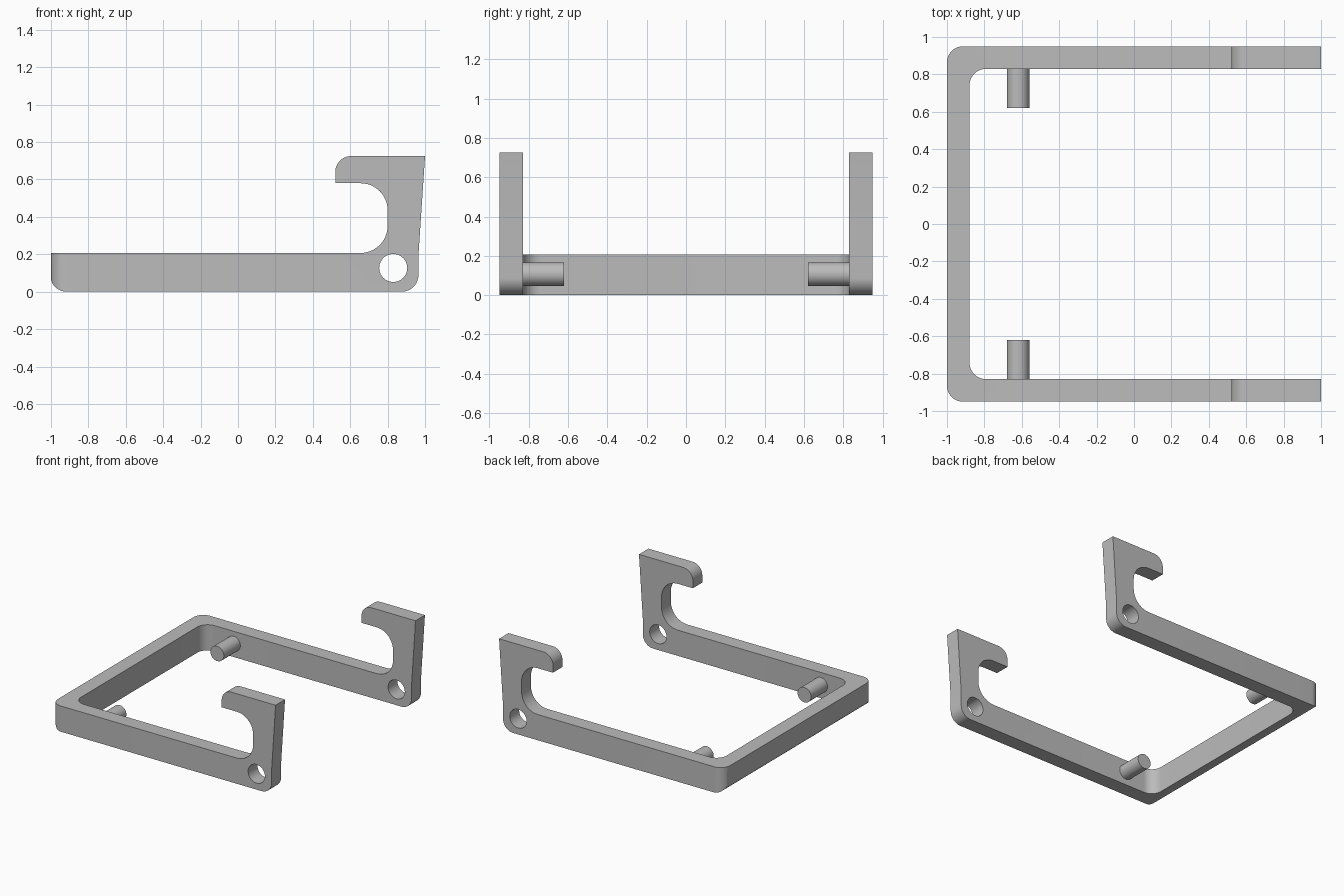
import bpy
import bmesh
import math
from mathutils import Vector

cube = bpy.data.objects.get("Cube")
if cube:
    bpy.data.objects.remove(cube, do_unlink=True)

grey = bpy.data.materials.new("plain grey")
grey.use_nodes = True
colour = (0.5, 0.5, 0.5, 1)
grey.diffuse_color = colour
grey.node_tree.nodes["Principled BSDF"].inputs["Base Color"].default_value = colour


def rounded(corners, steps=12):
    """Outline from (x, y, radius) corners, each rounded by its radius."""
    outline = []
    for i, (x, y, r) in enumerate(corners):
        p = Vector((x, y))
        if not r:
            outline.append(p)
            continue
        a = (Vector(corners[i - 1][:2]) - p).normalized()
        b = (Vector(corners[(i + 1) % len(corners)][:2]) - p).normalized()
        half = a.angle(b) / 2
        centre = p + (a + b).normalized() * r / math.sin(half)
        start = p + a * r / math.tan(half) - centre
        end = p + b * r / math.tan(half) - centre
        sweep = start.angle(end)
        for k in range(steps + 1):
            t = k / steps
            outline.append(centre + (start * math.sin((1 - t) * sweep)
                                     + end * math.sin(t * sweep)) / math.sin(sweep))
    return outline


def prism(name, outline, place, low, high):
    """Extrude an outline between two levels; place maps (u, v, level) to xyz."""
    bm = bmesh.new()
    face = bm.faces.new([bm.verts.new(place(u, v, low)) for u, v in outline])
    top = bmesh.ops.extrude_face_region(bm, geom=[face])["geom"]
    shift = Vector(place(0, 0, high)) - Vector(place(0, 0, low))
    bmesh.ops.translate(bm, vec=shift,
                        verts=[g for g in top if isinstance(g, bmesh.types.BMVert)])
    bmesh.ops.recalc_face_normals(bm, faces=bm.faces)
    mesh = bpy.data.meshes.new(name)
    bm.to_mesh(mesh)
    bm.free()
    mesh.materials.append(grey)
    obj = bpy.data.objects.new(name, mesh)
    bpy.context.collection.objects.link(obj)
    return obj


def activate(obj):
    bpy.ops.object.select_all(action="DESELECT")
    obj.select_set(True)
    bpy.context.view_layer.objects.active = obj


def combine(obj, cutter, operation):
    cutter.hide_render = True
    mod = obj.modifiers.new(operation.lower(), "BOOLEAN")
    mod.operation = operation
    mod.solver = "EXACT"
    mod.object = cutter
    activate(obj)
    bpy.ops.object.modifier_apply(modifier=mod.name)
    bpy.data.objects.remove(cutter, do_unlink=True)


def circle(x, y, r, n=40):
    return [(x + r * math.cos(math.tau * i / n), y + r * math.sin(math.tau * i / n))
            for i in range(n)]


def side(u, v, level):
    return (u, level, v)


def plan(u, v, level):
    return (u, v, level)


# Frame: side profile with hooks, trimmed to a rounded U plan
profile = rounded([
    (-1.002, 0, 0.085), (0.965, 0, 0.09), (0.965, 0.2, 0), (1, 0.725, 0),
    (0.52, 0.725, 0.085), (0.52, 0.58, 0), (0.8, 0.58, 0.145),
    (0.8, 0.207, 0.145), (-1.002, 0.207, 0)])
frame = prism("hooked_frame", profile, side, -1.1, 1.1)

u_plan = rounded([
    (1.1, 0.95, 0), (-1, 0.95, 0.085), (-1, -0.95, 0.085), (1.1, -0.95, 0),
    (1.1, -0.83, 0), (-0.88, -0.83, 0.09), (-0.88, 0.83, 0.09), (1.1, 0.83, 0)])
combine(frame, prism("u_trim", u_plan, plan, -0.2, 1), "INTERSECT")

# Pivot holes through both arms
hole = prism("hole_cutter", circle(0.83, 0.127, 0.075), side, -1.2, 1.2)
combine(frame, hole, "DIFFERENCE")
parts = [frame]

# Inward pegs, set slightly into the arms
for name, s in (("front_peg", -1), ("back_peg", 1)):
    parts.append(prism(name, circle(-0.62, 0.107, 0.06), side, s * 0.62, s * 0.85))

for part in parts:
    activate(part)
    bpy.ops.object.shade_smooth_by_angle(angle=math.radians(30))
